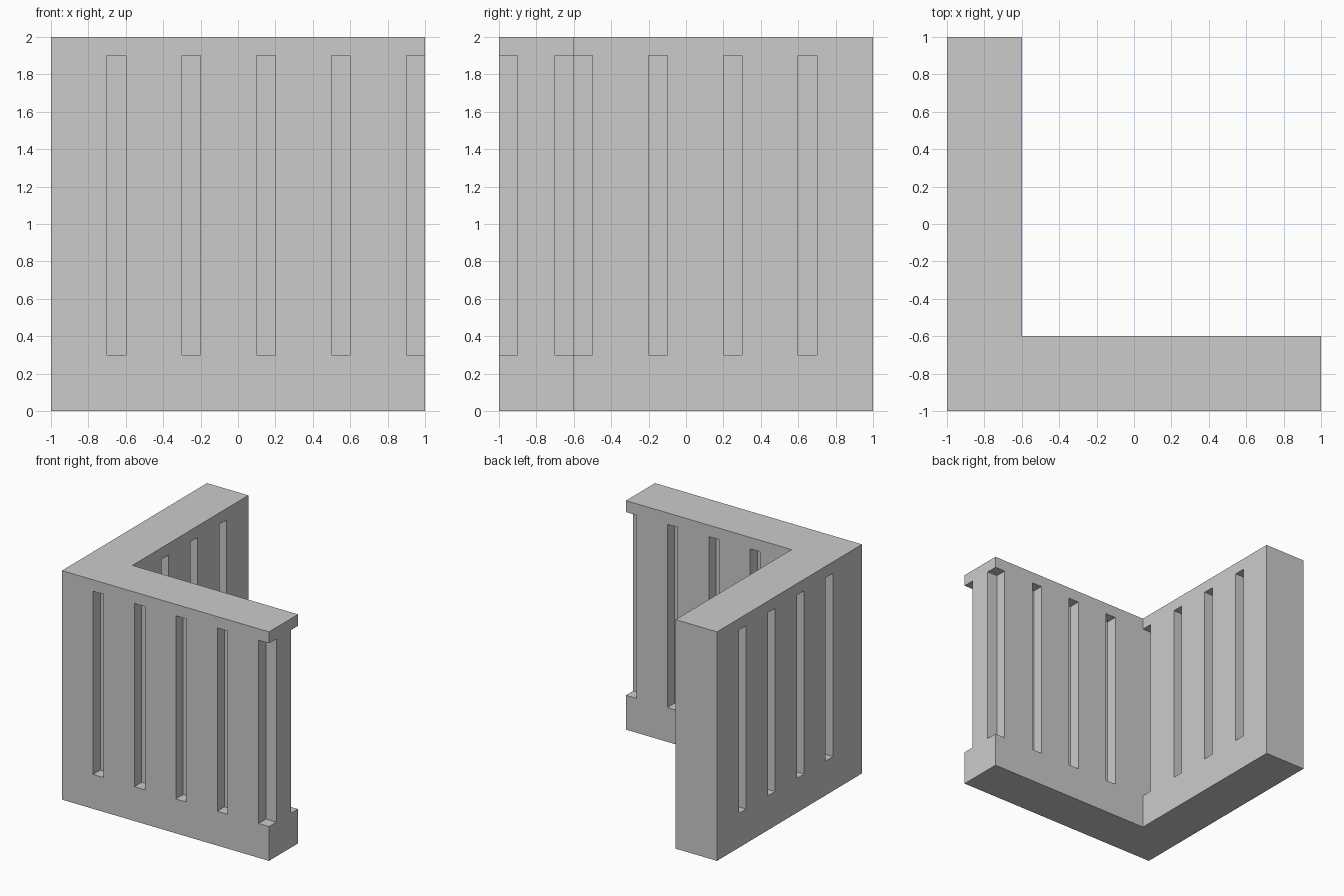
import bpy
import bmesh
from mathutils import Matrix, Vector

cube = bpy.data.objects.get("Cube")
if cube:
    bpy.data.objects.remove(cube, do_unlink=True)

# Single stone grey
grey = bpy.data.materials.new("stone_grey")
grey.use_nodes = True
colour = (0.6, 0.6, 0.6, 1)
grey.diffuse_color = colour
grey.node_tree.nodes["Principled BSDF"].inputs["Base Color"].default_value = colour


def make_object(name, bm):
    bmesh.ops.recalc_face_normals(bm, faces=bm.faces)
    mesh = bpy.data.meshes.new(name)
    bm.to_mesh(mesh)
    bm.free()
    mesh.materials.append(grey)
    obj = bpy.data.objects.new(name, mesh)
    bpy.context.collection.objects.link(obj)
    return obj


def add_box(bm, x0, x1, y0, y1, z0, z1):
    low, high = Vector((x0, y0, z0)), Vector((x1, y1, z1))
    place = Matrix.Translation((low + high) / 2) @ Matrix.Diagonal((high - low).to_4d())
    bmesh.ops.create_cube(bm, size=1, matrix=place)


# L-shaped corner wall, extruded from its plan
bm = bmesh.new()
plan = [(-1, -1), (1, -1), (1, -0.6), (-0.6, -0.6), (-0.6, 1), (-1, 1)]
floor = bm.faces.new([bm.verts.new((x, y, 0)) for x, y in plan])
top = bmesh.ops.extrude_face_region(bm, geom=[floor])
bmesh.ops.translate(bm, vec=(0, 0, 2),
                    verts=[v for v in top["geom"] if isinstance(v, bmesh.types.BMVert)])
wall = make_object("corner_wall", bm)

# Upright grooves: each cutter reaches past the face it cuts
width = depth = 0.1
past = 0.05
bottom, head = 0.3, 1.9
bm = bmesh.new()
for i in range(5):
    x = -0.7 + 0.4 * i
    end = x + width + (past if i == 4 else 0)  # last groove opens at the wall end
    add_box(bm, x, end, -1 - past, -1 + depth, bottom, head)
    if i > 0:
        add_box(bm, x, end, -0.6 - depth, -0.6 + past, bottom, head)
for i in range(4):
    y = -0.6 + 0.4 * i
    add_box(bm, -1 - past, -1 + depth, y, y + width, bottom, head)
    add_box(bm, -0.6 - depth, -0.6 + past, y, y + width, bottom, head)
cutter = make_object("groove_cutter", bm)
cutter.hide_render = True

# Cut the grooves, then drop the cutter
cut = wall.modifiers.new("grooves", "BOOLEAN")
cut.operation = "DIFFERENCE"
cut.solver = "EXACT"
cut.object = cutter
bpy.context.view_layer.objects.active = wall
bpy.ops.object.modifier_apply(modifier=cut.name)
bpy.data.objects.remove(cutter, do_unlink=True)
